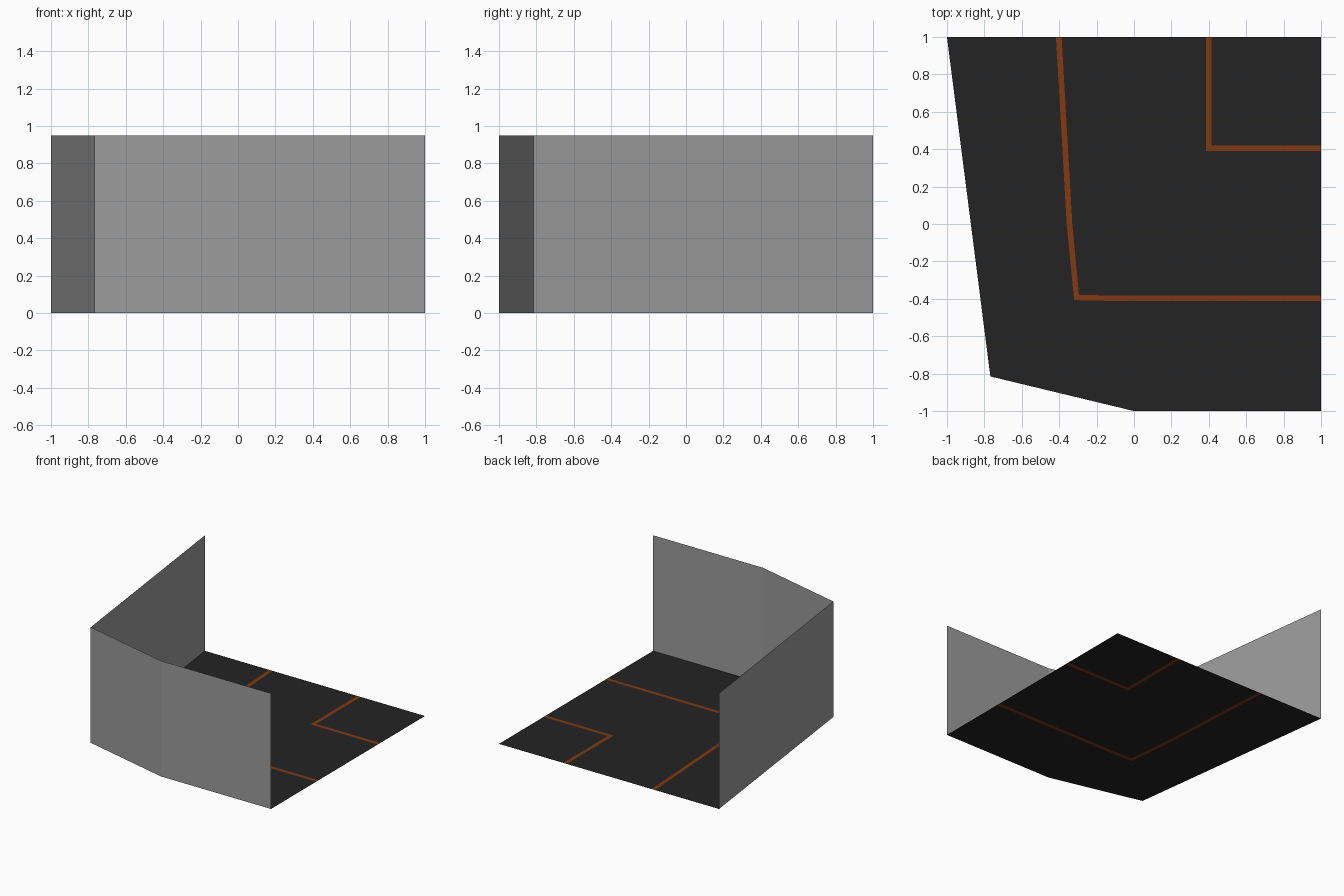
import bpy

if "Cube" in bpy.data.objects:
    bpy.data.objects.remove(bpy.data.objects["Cube"])

WALL_HEIGHT = 0.95


def material(name, rgb):
    m = bpy.data.materials.new(name)
    m.diffuse_color = (*rgb, 1.0)
    m.use_nodes = True
    m.node_tree.nodes["Principled BSDF"].inputs["Base Color"].default_value = m.diffuse_color
    return m


GREY = material("wall grey", (0.33, 0.33, 0.33))
BLACK = material("floor black", (0.0175, 0.0175, 0.0175))
ORANGE = material("stripe orange", (0.23, 0.041, 0.005))


def sheet(name, verts, faces, mats, slots=None):
    me = bpy.data.meshes.new(name)
    me.from_pydata(verts, [], faces)
    for m in mats:
        me.materials.append(m)
    for poly, slot in zip(me.polygons, slots or [0] * len(faces)):
        poly.material_index = slot
    ob = bpy.data.objects.new(name, me)
    bpy.context.collection.objects.link(ob)
    return ob


# Floor: chains running from the back edge round to the right edge
chains = [
    [(-1, 1), (-0.87, 0), (-0.768, -0.815), (0, -1), (1, -1)],
    [(-0.417, 1), (-0.36, 0), (-0.32, -0.407), (-0.08, -0.412), (1, -0.412)],
    [(-0.387, 1), (-0.33, 0), (-0.294, -0.38), (-0.08, -0.382), (1, -0.382)],
    [(0.385, 1), (0.385, 0.7), (0.385, 0.39), (0.7, 0.39), (1, 0.39)],
    [(0.415, 1), (0.415, 0.7), (0.415, 0.42), (0.7, 0.42), (1, 0.42)],
]
# keep the outer left edge straight through its middle point
(ax, ay), (bx, by) = chains[0][0], chains[0][2]
chains[0][1] = (ax + (bx - ax) * ay / (ay - by), 0)

n = len(chains[0])
verts = [(x, y, 0) for c in chains for x, y in c] + [(1, 1, 0)]
faces, slots = [], []
for band in range(len(chains) - 1):
    for i in range(n - 1):
        a = band * n + i
        faces.append((a, a + 1, a + n + 1, a + n))
        slots.append(band % 2)          # every second band is a stripe
last = (len(chains) - 1) * n
faces.append((*range(last, last + n), len(verts) - 1))
slots.append(0)
sheet("floor", verts, faces, [BLACK, ORANGE], slots)

# Walls: single sheets along the outer floor edge, facing the room
path = [chains[0][i] for i in (0, 2, 3, 4)]
k = len(path)
wall_verts = [(x, y, z) for z in (0, WALL_HEIGHT) for x, y in path]
wall_faces = [(i, i + k, i + k + 1, i + 1)[::-1] for i in range(k - 1)]
wall_faces = [f[::-1] for f in wall_faces]
walls = sheet("walls", wall_verts, wall_faces, [GREY])
walls.data.flip_normals()
